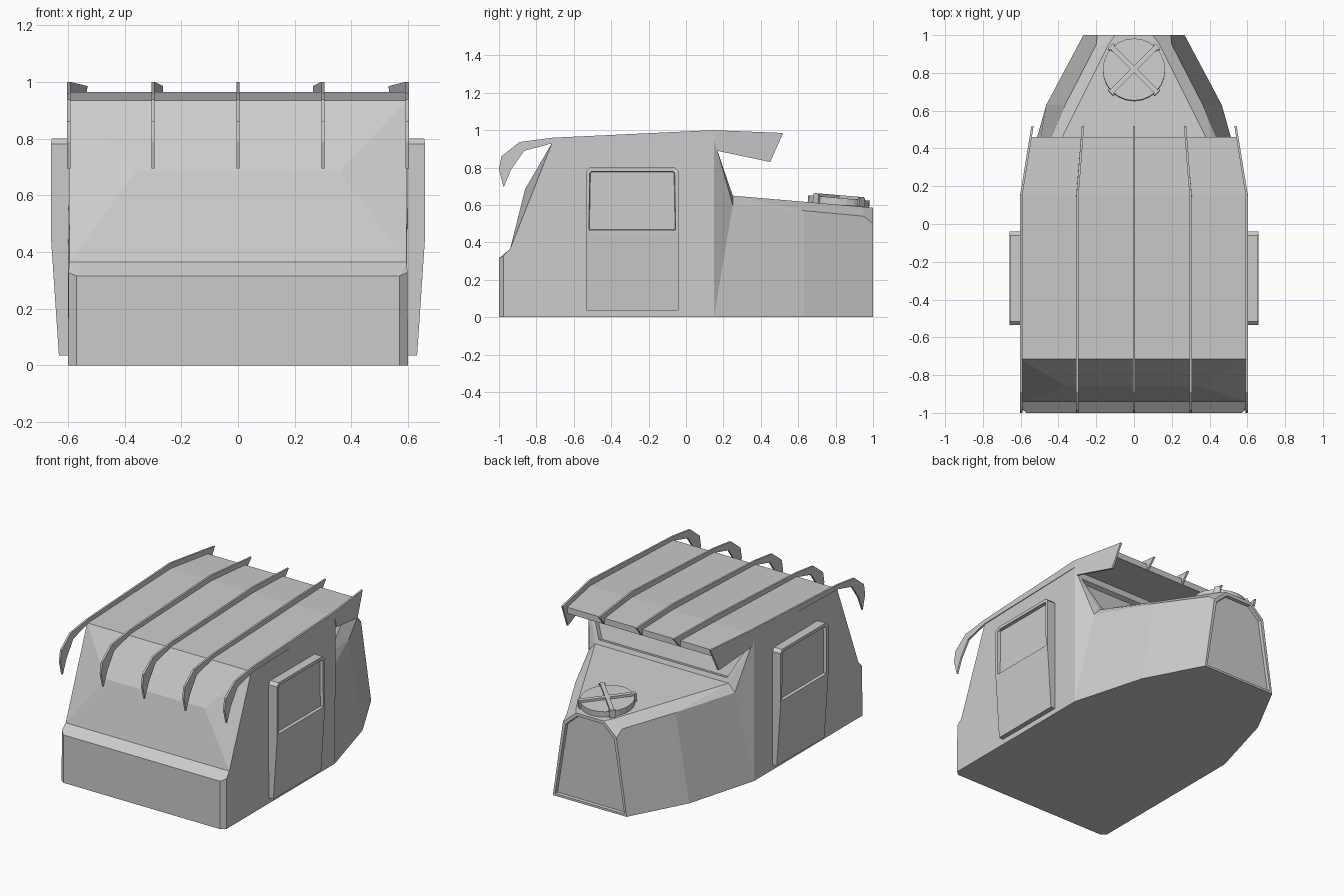
import bpy, bmesh, math
from mathutils import Matrix, Vector

if "Cube" in bpy.data.objects:
    bpy.data.objects.remove(bpy.data.objects["Cube"])


def finish(bm, name):
    bmesh.ops.recalc_face_normals(bm, faces=bm.faces)
    me = bpy.data.meshes.new(name)
    bm.to_mesh(me)
    bm.free()
    ob = bpy.data.objects.new(name, me)
    bpy.context.collection.objects.link(ob)
    return ob


def sweep(bm, rings):
    """Closed tube through equally sized rings, capped at both ends."""
    vs = [[bm.verts.new(p) for p in r] for r in rings]
    n = len(vs[0])
    for a, b in zip(vs, vs[1:]):
        for i in range(n):
            j = (i + 1) % n
            bm.faces.new((a[i], a[j], b[j], b[i]))
    return bm.faces.new(vs[0]), bm.faces.new(vs[-1])


def recess(bm, face, margin, depth):
    """Frame a face and push its middle inwards with vertical walls."""
    face.normal_update()
    n = face.normal.copy()
    bmesh.ops.inset_region(bm, faces=[face], thickness=margin)
    bmesh.ops.inset_region(bm, faces=[face], thickness=0.004)
    bmesh.ops.translate(bm, verts=face.verts, vec=-n * depth)


# Body shell: capital letters are the +x side, small letters the mirrored side
P = dict(A=(.57, -1, 0), B=(.57, -1, .315), C=(.6, -.975, 0), D=(.598, -.975, .328),
         E=(.595, -.94, .365), F=(.597, -.715, .935), G=(.36, -.86, .685),
         H=(.6, .15, 0), I=(.6, .15, .965), J=(.53, .25, .60), K=(.465, .63, 0),
         L=(.485, .25, .65), M=(.592, .168, .89), N=(.268, 1, 0), P=(.2, .95, .54),
         Q=(.135, .95, .59), R=(.195, 1, .50), S=(.1, 1, .585), T=(.365, .63, .57))
sides = ["ACDB", "CHIFED", "BDE", "EGF", "HKTJ", "HJMI", "KNRPT", "JTL", "TPQL", "PRSQ", "MJL"]
centre = ["ABba", "BEeb", "EGge", "GFfg", "FIif", "IMmi", "LQSsql", "ACHKNnkhca"]
bm = bmesh.new()
V = {}
for k, (x, y, z) in P.items():
    V[k] = bm.verts.new((x, y, z))
    V[k.lower()] = bm.verts.new((-x, y, z))
for f in sides + [s.swapcase()[::-1] for s in sides] + centre:
    bm.faces.new([V[c] for c in f])
back_window = bm.faces.new([V[c] for c in "MLlm"])
rear_panel = bm.faces.new([V[c] for c in "NRSsrn"])
bmesh.ops.recalc_face_normals(bm, faces=bm.faces)
recess(bm, back_window, .035, .03)
recess(bm, rear_panel, .022, .02)
finish(bm, "body_shell")

# Rear roof overhang
bm = bmesh.new()
sweep(bm, [[(-x, y, z), (x, y, z), (x, y, z - .04), (-x, y, z - .04)]
           for x, y, z in ((.597, .15, .965), (.55, .46, .955))])
finish(bm, "roof_visor")

# Roof ribs: pairs of upper and lower (y, z) points, converging behind y = .15
front = [((-1, .79), (-.975, .695)), ((-.987, .86), (-.935, .79)),
         ((-.89, .937), (-.865, .89)), ((-.71, .96), (-.715, .93)),
         ((.14, 1), (.15, .95))]
inner = front + [((.52, .985), (.46, .915))]
outer = front + [((.17, .999), (.166, .89)), ((.52, .985), (.45, .83))]
for i, x0 in enumerate((-.597, -.3, 0, .3, .597)):
    bm = bmesh.new()
    rings = []
    for pair in (outer if i in (0, 4) else inner):
        ring = []
        for (y, z), signs in zip(pair, ((-1, 1), (1, -1))):
            x = x0 * (1 - .1 * max(0, y - .15) / .37)
            ring += [(x + s * .006, y, z) for s in signs]
        rings.append(ring)
    sweep(bm, rings)
    finish(bm, f"roof_rib_{i + 1}")

# Side doors with a recessed window and clipped top corners
for side, sx in (("left", -1), ("right", 1)):
    bm = bmesh.new()
    y0, y1, c = -.535, -.04, .02
    outline = [(y0, .035), (y1, .035), (y1, .45), (y1, .78), (y1 - c, .80),
               (y0 + c, .80), (y0, .78), (y0, .45)]
    out = {.035: .632, .45: .66, .78: .66, .80: .657}
    ring_in = [bm.verts.new((sx * .59, y, z)) for y, z in outline]
    ring_out = [bm.verts.new((sx * out[z], y, z)) for y, z in outline]
    for i in range(8):
        j = (i + 1) % 8
        bm.faces.new((ring_in[i], ring_in[j], ring_out[j], ring_out[i]))
    bm.faces.new(ring_in)
    bm.faces.new([ring_out[i] for i in (0, 1, 2, 7)])
    window = bm.faces.new(ring_out[2:])
    bmesh.ops.recalc_face_normals(bm, faces=bm.faces)
    recess(bm, window, .022, .02)
    finish(bm, f"{side}_door")

# Round hatch with crossed straps, tilted with the rear deck
tilt = Matrix.Translation((0, .815, .601)) @ Matrix.Rotation(-.085, 4, 'X')
bm = bmesh.new()
bmesh.ops.create_cone(bm, cap_ends=True, segments=24, radius1=.165, radius2=.165,
                      depth=.04, matrix=tilt @ Matrix.Translation((0, 0, .017)))
finish(bm, "hatch_lid")


def box(bm, centre, size, m):
    bmesh.ops.create_cube(bm, size=1, matrix=m @ Matrix.Translation(centre)
                          @ Matrix.Diagonal(Vector((*size, 1))))


for i, ang in enumerate((45, 135)):
    m = tilt @ Matrix.Rotation(math.radians(ang), 4, 'Z')
    bm = bmesh.new()
    box(bm, (0, 0, .044), (.35, .026, .016), m)
    for s in (-1, 1):
        box(bm, (s * .17, 0, .022), (.012, .04, .052), m)
    finish(bm, f"hatch_strap_{i + 1}")
